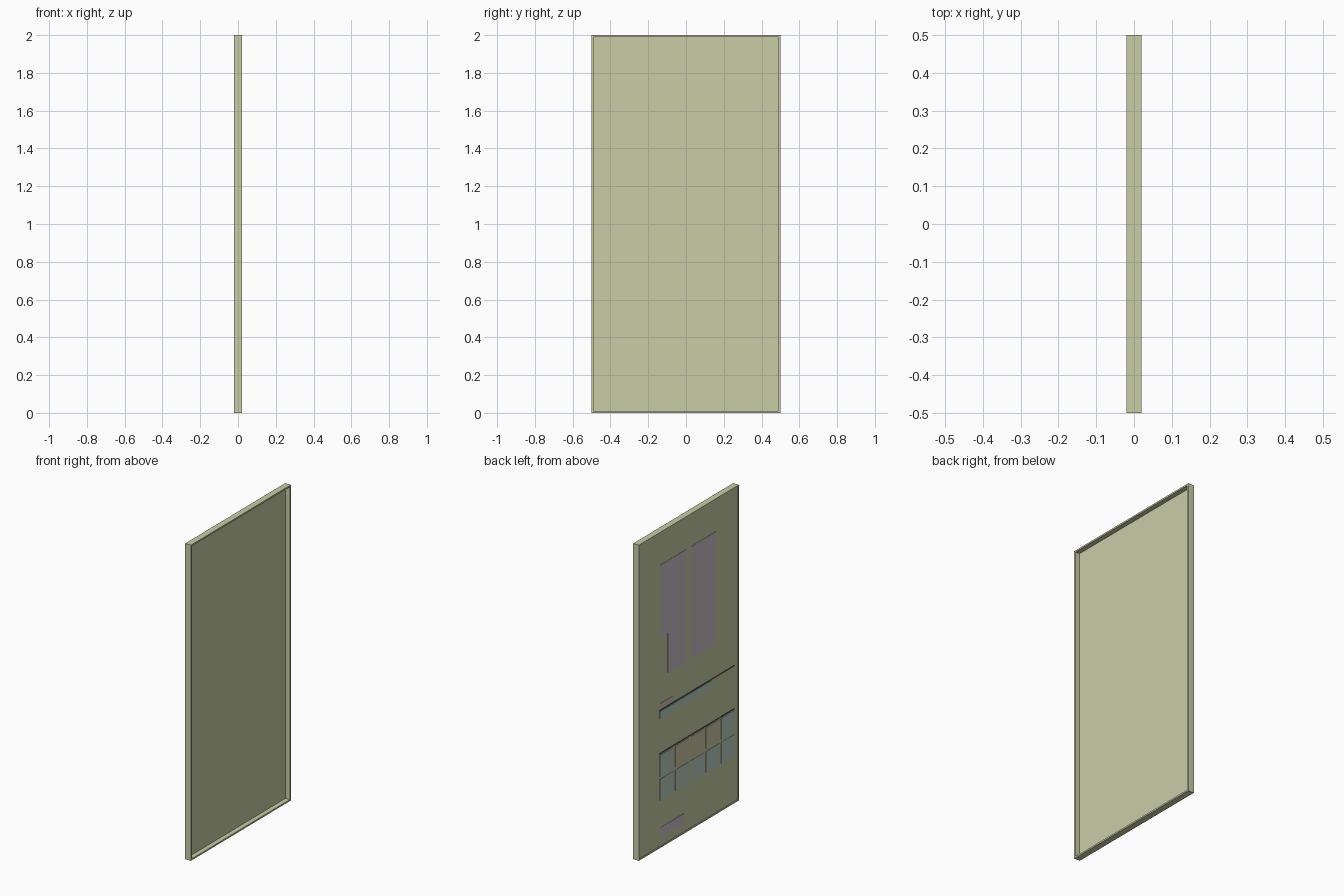
import bpy, bmesh

cube = bpy.data.objects.get("Cube")
if cube:
    bpy.data.objects.remove(cube, do_unlink=True)


def lin(c):
    c /= 255
    return c / 12.92 if c <= 0.04045 else ((c + 0.055) / 1.055) ** 2.4


def material(name, r, g, b):
    m = bpy.data.materials.new(name)
    col = (lin(r), lin(g), lin(b), 1)
    m.diffuse_color = col
    m.use_nodes = True
    bsdf = m.node_tree.nodes["Principled BSDF"]
    bsdf.inputs["Base Color"].default_value = col
    bsdf.inputs["Roughness"].default_value = 0.8
    return m


OLIVE = material("pale olive", 201, 205, 167)
MAUVE = material("pale mauve", 204, 193, 202)
BLUE = material("pale blue green", 186, 205, 195)
SAND = material("pale sand", 205, 199, 165)
PINK = material("pale pink", 212, 190, 182)
DARK = material("dark olive", 90, 91, 78)


def finish(bm, name, mat):
    bmesh.ops.recalc_face_normals(bm, faces=bm.faces)
    me = bpy.data.meshes.new(name)
    bm.to_mesh(me)
    bm.free()
    me.materials.append(mat)
    ob = bpy.data.objects.new(name, me)
    bpy.context.collection.objects.link(ob)
    return ob


def prism(name, outline, x0, x1, mat):
    """Extrude a (y, z) outline along x from x0 to x1."""
    bm = bmesh.new()
    face = bm.faces.new([bm.verts.new((x0, y, z)) for y, z in outline])
    ext = bmesh.ops.extrude_face_region(bm, geom=[face])
    for v in ext["geom"]:
        if isinstance(v, bmesh.types.BMVert):
            v.co.x = x1
    return finish(bm, name, mat)


def rect(y0, y1, z0, z1):
    return [(y0, z0), (y1, z0), (y1, z1), (y0, z1)]


# Sheet and rim: deep tray on the +x side, shallow lip on the -x side
T, RIM = 0.02, 0.01
BACK, FRONT = -0.017, -0.010
bm = bmesh.new()
outer, inner = rect(-0.5, 0.5, 0, 2), rect(-0.5 + RIM, 0.5 - RIM, RIM, 2 - RIM)
loops = [[bm.verts.new((x, y, z)) for y, z in shape] for x, shape in (
    (BACK, inner), (-T, inner), (-T, outer), (T, outer), (T, inner), (FRONT, inner))]
for a, b in zip(loops, loops[1:]):
    for i in range(4):
        j = (i + 1) % 4
        bm.faces.new((a[i], a[j], b[j], b[i]))
bm.faces.new(loops[0])
bm.faces.new(loops[-1])
finish(bm, "framed_panel", OLIVE)


# Thin plates on the -x face
def plate(name, outline, mat):
    prism(name, outline, BACK, BACK - 0.002, mat)


plate("notched_block", [(0.28, 1.79), (0.025, 1.79), (0.025, 1.08),
                        (0.207, 1.08), (0.207, 1.333), (0.28, 1.333)], MAUVE)
plate("tall_block", rect(-0.273, -0.025, 1.08, 1.79), MAUVE)
plate("lower_label", rect(0.045, 0.28, 0.063, 0.126), MAUVE)
plate("small_tab", rect(0.157, 0.28, 0.878, 0.913), PINK)
plate("long_bar", rect(-0.227, 0.288, 0.818, 0.863), BLUE)
plate("upper_rule", rect(-0.46, 0.288, 0.866, 0.873), DARK)
plate("lower_rule", rect(-0.46, 0.288, 0.593, 0.600), DARK)

# Two rows of five tiles
for row, (z0, z1) in enumerate(((0.454, 0.587), (0.302, 0.435))):
    for col in range(5):
        y1 = 0.288 - col * 0.1535
        mat = SAND if row == 0 and 0 < col < 4 else BLUE
        plate(f"tile_{row + 1}_{col + 1}", rect(y1 - 0.134, y1, z0, z1), mat)
